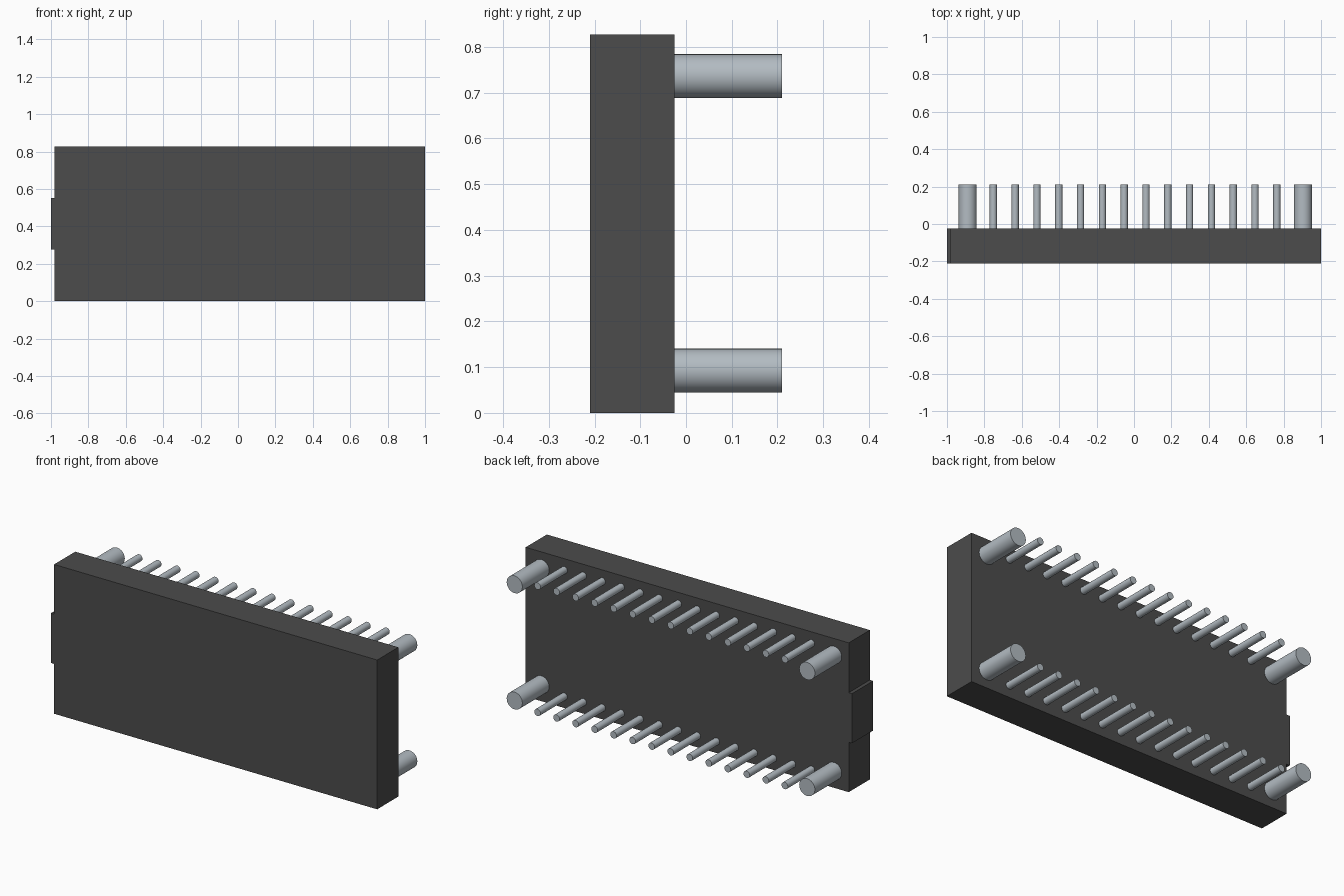
import bpy
import math

cube = bpy.data.objects.get("Cube")
if cube:
    bpy.data.objects.remove(cube, do_unlink=True)


def material(name, rgb):
    m = bpy.data.materials.new(name)
    m.use_nodes = True
    m.diffuse_color = (*rgb, 1)
    m.node_tree.nodes["Principled BSDF"].inputs["Base Color"].default_value = (*rgb, 1)
    return m


DARK = material("dark grey plastic", (0.072, 0.072, 0.072))
METAL = material("pale steel", (0.45, 0.50, 0.54))

FRONT, BACK, TIP = -0.21, -0.025, 0.21
HEIGHT = 0.827


def block(name, x0, x1, z0, z1):
    """Box spanning the full depth of the housing."""
    bpy.ops.mesh.primitive_cube_add(
        size=1, location=((x0 + x1) / 2, (FRONT + BACK) / 2, (z0 + z1) / 2))
    ob = bpy.context.object
    ob.name = name
    ob.scale = (x1 - x0, BACK - FRONT, z1 - z0)
    bpy.ops.object.transform_apply(location=False, rotation=False, scale=True)
    ob.data.materials.append(DARK)


def rod(name, x, z, radius, sides):
    """Cylinder standing out of the back face."""
    bpy.ops.mesh.primitive_cylinder_add(
        vertices=sides, radius=radius, depth=TIP - BACK,
        location=(x, (BACK + TIP) / 2, z), rotation=(math.pi / 2, 0, 0))
    ob = bpy.context.object
    ob.name = name
    ob.data.materials.append(METAL)
    bpy.ops.object.shade_smooth_by_angle(angle=math.radians(40))


# Housing and the small key tab on its side
block("housing", -0.98, 1.0, 0, HEIGHT)
block("key_tab", -1.0, -0.98, 0.276, 0.551)

# Rows of contact pins with a thick mounting peg at each end
for row, side in (("lower", -1), ("upper", 1)):
    mid = HEIGHT / 2 + 0.001
    for end, x in (("right", -0.889), ("left", 0.904)):
        rod(f"{row}_{end}_mounting_peg", x, mid + side * 0.322, 0.048, 32)
    for i in range(14):
        rod(f"{row}_pin_{i + 1}", -0.752 + i * 0.1166, mid + side * 0.35, 0.0193, 20)
